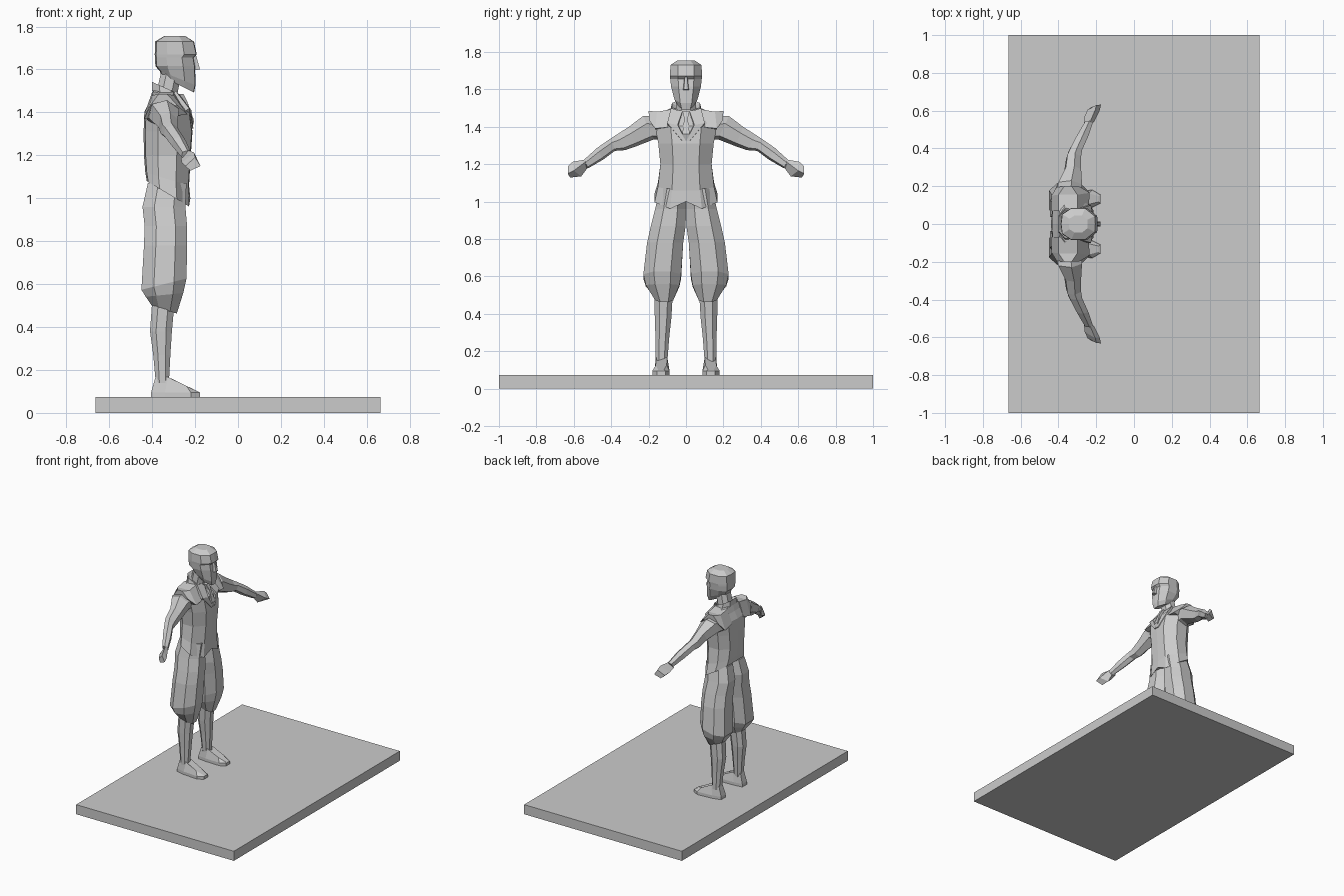
import bpy, bmesh
from mathutils import Vector

grey = bpy.data.materials.new("plain grey")
grey.diffuse_color = (0.6, 0.6, 0.6, 1)


def finish(name, bm):
    bmesh.ops.recalc_face_normals(bm, faces=bm.faces)
    mesh = bpy.data.meshes.new(name)
    bm.to_mesh(mesh)
    bm.free()
    mesh.materials.append(grey)
    ob = bpy.data.objects.new(name, mesh)
    bpy.context.collection.objects.link(ob)
    return ob


def loft(name, rings):
    """Skin a list of equal-length point rings and cap both ends."""
    bm = bmesh.new()
    rows = [[bm.verts.new(p) for p in ring] for ring in rings]
    n = len(rows[0])
    for a, b in zip(rows, rows[1:]):
        for i in range(n):
            j = (i + 1) % n
            bm.faces.new((a[i], a[j], b[j], b[i]))
    bm.faces.new(rows[0])
    bm.faces.new(rows[-1])
    return finish(name, bm)


OCT = [(1, .45), (.45, 1), (-.45, 1), (-1, .5), (-1, -.5), (-.45, -1), (.45, -1), (1, -.45)]
TEN = [(1, 0), (.97, .5), (.4, 1), (-.4, 1), (-.93, .62), (-1, 0),
       (-.93, -.62), (-.4, -1), (.4, -1), (.97, -.5)]


def level(z, x0, x1, y0, y1, slope=0, shape=OCT):
    """Horizontal ring inside a box, tilted along x by slope."""
    cx, cy, rx, ry = (x0 + x1) / 2, (y0 + y1) / 2, (x1 - x0) / 2, (y1 - y0) / 2
    return [(cx + rx * u, cy + ry * v, z + slope * rx * u) for u, v in shape]


def body(z, x0, x1, w, slope=0, shape=TEN):
    return level(z, x0, x1, -w, w, slope, shape)


def mirrored(points, s):
    return [(x, s * y, z) for x, y, z in points]


# Base slab
bm = bmesh.new()
bmesh.ops.create_cube(bm, size=1)
for v in bm.verts:
    v.co = (v.co.x * 1.33, v.co.y * 2, (v.co.z + .5) * .073)
finish("base", bm)

# Waistcoat with slanted hem and a front notch
hem = body(1.02, -.425, -.225, .168, -.6)
hem[0] = (-.222, 0, 1.0)
loft("waistcoat", [
    hem,
    body(1.09, -.432, -.228, .15, -.3),
    body(1.20, -.438, -.220, .137),
    body(1.31, -.44, -.212, .148),
    body(1.405, -.435, -.225, .165),
    body(1.455, -.41, -.275, .17),
    body(1.49, -.395, -.30, .09, -.3)])

# Collar, neck and head
loft("collar", [body(1.47, -.40, -.265, .085, -.45, OCT),
                body(1.515, -.40, -.28, .075, -.45, OCT),
                body(1.505, -.385, -.295, .055, -.45, OCT)])
loft("neck", [body(1.47, -.385, -.285, .055, 0, OCT),
              body(1.58, -.36, -.265, .05, 0, OCT)])
loft("head", [
    body(1.53, -.355, -.205, .045, -.5),
    body(1.56, -.365, -.198, .062, -.4),
    body(1.615, -.385, -.20, .08),
    body(1.655, -.387, -.207, .084),
    body(1.67, -.388, -.192, .086),
    body(1.73, -.386, -.205, .083),
    body(1.755, -.345, -.245, .045)])
loft("nose", [
    [(-.215, -.018, 1.595), (-.215, .018, 1.595), (-.177, .012, 1.60), (-.177, -.012, 1.60)],
    [(-.215, -.01, 1.66), (-.215, .01, 1.66), (-.195, .006, 1.665), (-.195, -.006, 1.665)]])

# Necktie
tie = [(1.325, -.222, .004), (1.36, -.212, .02), (1.445, -.242, .009), (1.485, -.262, .02)]
loft("necktie", [[(x - .03, -w, z), (x - .03, w, z), (x + .008, w, z), (x + .008, -w, z)]
                 for z, x, w in tie])


def limb_ring(x, y, z, rx, rz, lean):
    """Six-sided ring across an arm; lean shifts its lower edge inwards."""
    hexa = [(1, .35), (.2, 1), (-.8, .7), (-1, -.35), (-.2, -1), (.8, -.7)]
    return [(x + rx * u, y + lean * v, z + rz * v) for u, v in hexa]


for side, s in (("left", 1), ("right", -1)):
    def part(name, rings):
        return loft(f"{side}_{name}", [mirrored(r, s) for r in rings])

    # Pointed shoulder flap of the waistcoat
    part("shoulder_flap", [
        [(-.24, .07, 1.40), (-.30, .07, 1.495), (-.40, .07, 1.495), (-.437, .07, 1.39)],
        [(-.235, .165, 1.39), (-.30, .155, 1.48), (-.40, .155, 1.48), (-.437, .15, 1.37)],
        [(-.285, .197, 1.435), (-.33, .20, 1.485), (-.37, .20, 1.485), (-.41, .195, 1.43)]])
    # Lapel running from collar to chest
    part("lapel", [
        [(-.27, .02, 1.48), (-.29, .08, 1.50), (-.31, .08, 1.48), (-.30, .02, 1.46)],
        [(-.217, .045, 1.41), (-.228, .10, 1.42), (-.25, .10, 1.40), (-.25, .03, 1.40)],
        [(-.208, .002, 1.325), (-.208, .02, 1.325), (-.23, .02, 1.32), (-.23, .002, 1.32)]])
    # Arm
    part("arm", [
        limb_ring(-.35, .13, 1.39, .075, .065, .02),
        limb_ring(-.345, .20, 1.395, .07, .062, .03),
        limb_ring(-.325, .285, 1.348, .045, .052, .02),
        limb_ring(-.32, .35, 1.315, .04, .04, .025),
        limb_ring(-.31, .39, 1.305, .036, .034, .01),
        limb_ring(-.275, .46, 1.255, .033, .032, .015),
        limb_ring(-.24, .535, 1.20, .023, .022, .012)])
    # Mitten-like hand
    part("hand", [
        [(-.265, .52, 1.185), (-.235, .535, 1.225), (-.212, .54, 1.21), (-.235, .53, 1.175)],
        [(-.262, .57, 1.165), (-.205, .605, 1.213), (-.182, .60, 1.165), (-.228, .56, 1.135)],
        [(-.245, .605, 1.15), (-.20, .63, 1.19), (-.175, .632, 1.15), (-.222, .62, 1.128)]])
    # Baggy breeches gathered below the knee
    part("breeches", [
        level(1.07, -.42, -.24, 0, .14),
        level(.96, -.445, -.245, 0, .165),
        level(.87, -.435, -.237, .002, .188),
        level(.78, -.438, -.237, .015, .208),
        level(.60, -.45, -.24, .026, .228, .25),
        level(.55, -.43, -.255, .035, .215, .1),
        level(.48, -.40, -.285, .068, .165, -.3)])
    # Lower leg
    part("lower_leg", [
        level(.52, -.40, -.295, .07, .168),
        level(.38, -.41, -.308, .078, .167),
        level(.27, -.395, -.315, .09, .163),
        level(.14, -.383, -.322, .10, .162)])
    # Shoe
    sole = [(-.405, .10), (-.405, .155), (-.34, .17), (-.22, .18),
            (-.178, .155), (-.178, .11), (-.22, .088), (-.34, .092)]
    top = [(-.385, .108, .165), (-.385, .152, .165), (-.325, .16, .167), (-.24, .162, .125),
           (-.187, .148, .10), (-.187, .117, .10), (-.24, .104, .125), (-.325, .10, .167)]
    part("shoe", [[(x, y, .073) for x, y in sole],
                  [(x, y, .095) for x, y in sole], top])
